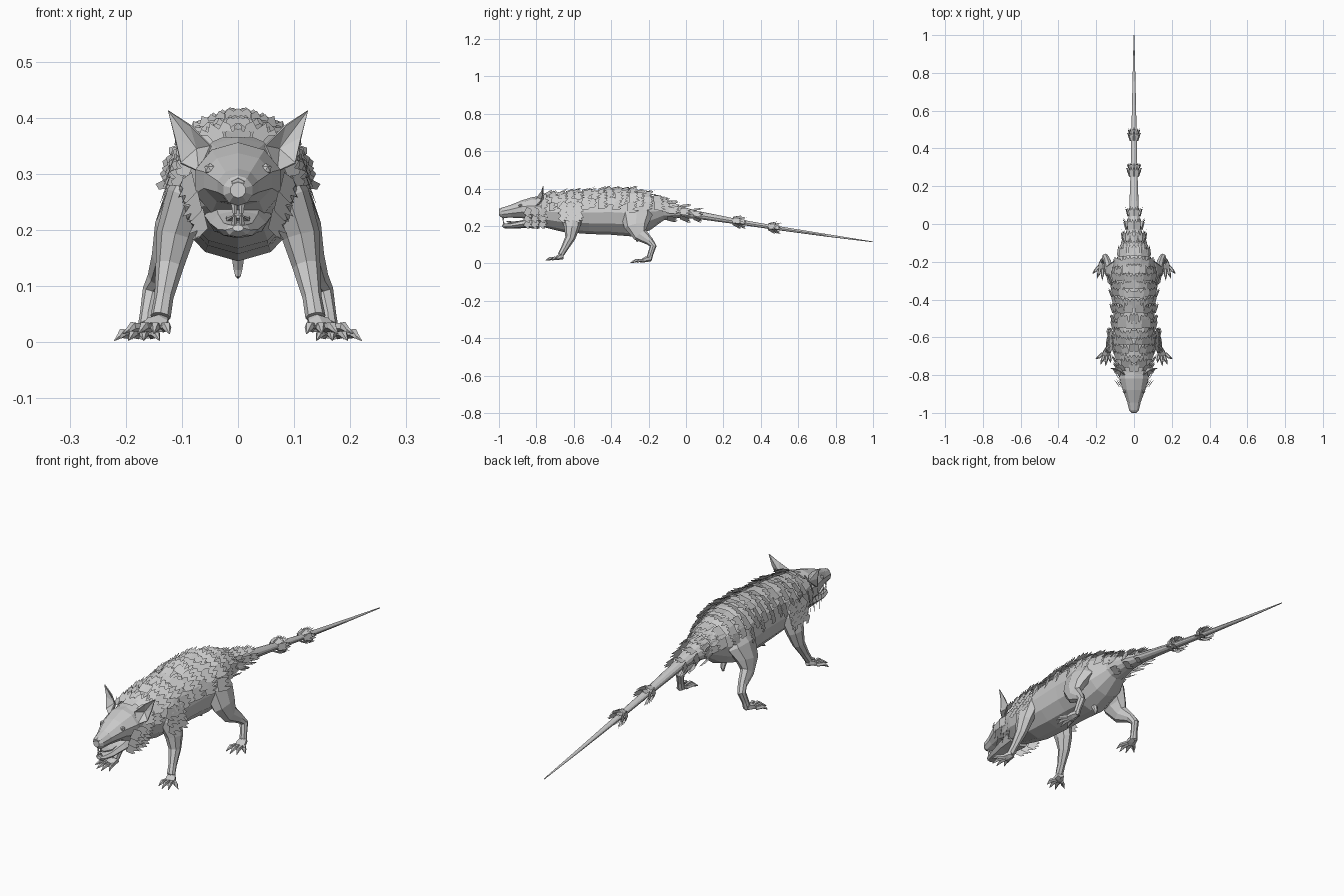
import bpy, bmesh, math, random
from mathutils import Vector

if "Cube" in bpy.data.objects:
    bpy.data.objects.remove(bpy.data.objects["Cube"])

random.seed(4)


def finish(name, bm, mirror=False):
    bmesh.ops.recalc_face_normals(bm, faces=bm.faces)
    me = bpy.data.meshes.new(name)
    bm.to_mesh(me)
    bm.free()
    ob = bpy.data.objects.new(name, me)
    bpy.context.collection.objects.link(ob)
    if mirror:
        ob.modifiers.new("mirror", 'MIRROR')
    return ob


def add_tube(bm, pts, sides):
    """Loft elliptical rings (x, y, z, half width, half depth) along a path."""
    cs = [Vector(p[:3]) for p in pts]
    rings = []
    for i, p in enumerate(pts):
        t = (cs[min(i + 1, len(cs) - 1)] - cs[max(i - 1, 0)]).normalized()
        side = Vector((1, 0, 0))
        side = (side - t * side.dot(t)).normalized()
        up = side.cross(t)
        rings.append([bm.verts.new(cs[i] + side * math.sin(a) * p[3] + up * math.cos(a) * p[4])
                      for a in (math.tau * k / sides for k in range(sides))])
    for r, s in zip(rings, rings[1:]):
        for k in range(sides):
            j = (k + 1) % sides
            bm.faces.new((r[k], r[j], s[j], s[k]))
    bm.faces.new(rings[0])
    bm.faces.new(rings[-1])


def tube(name, pts, sides=8, mirror=False):
    bm = bmesh.new()
    add_tube(bm, pts, sides)
    return finish(name, bm, mirror)


# Body and tail: y, centre z, half width, half height
BODY = [(-.82, .28, .068, .072), (-.74, .277, .092, .088), (-.65, .272, .106, .105),
        (-.52, .272, .108, .115), (-.40, .274, .111, .121), (-.29, .268, .117, .124),
        (-.20, .275, .096, .098), (-.12, .282, .06, .052), (-.04, .275, .04, .033),
        (.06, .259, .026, .021), (.28, .222, .018, .014), (.48, .190, .014, .011),
        (.75, .150, .008, .007), (1.0, .115, .002, .002)]
tube("body_and_tail", [(0, y, z, w, h) for y, z, w, h in BODY], 12)

# Head, jaw, tongue, nose
tube("head", [(0, -.75, .283, .08, .075), (0, -.82, .286, .08, .07), (0, -.875, .289, .064, .048),
              (0, -.94, .277, .038, .033), (0, -.985, .27, .027, .027), (0, -1.0, .271, .014, .014)], 10)
tube("lower_jaw", [(0, -.79, .225, .06, .04), (0, -.86, .212, .05, .023), (0, -.93, .201, .036, .016),
                   (0, -.97, .2, .022, .013), (0, -.982, .203, .01, .006)], 8)
tube("tongue", [(0, -.85, .225, .025, .008), (0, -.92, .218, .024, .006), (0, -.96, .224, .012, .003)], 6)
tube("nose", [(0, -.975, .284, .018, .013), (0, -.998, .282, .012, .01)], 6)
tube("belly_knob", [(0, -.27, .16, .014, .014), (0, -.26, .13, .009, .009), (0, -.262, .116, .005, .005)], 6)

# Eyes and incisors
bm = bmesh.new()
ret = bmesh.ops.create_icosphere(bm, subdivisions=1, radius=.011)
bmesh.ops.translate(bm, verts=ret['verts'], vec=(.05, -.885, .308))
finish("eyes", bm, True)
bm = bmesh.new()
add_tube(bm, [(.007, -.975, .25, .006, .005), (.006, -.978, .228, .003, .002)], 4)
add_tube(bm, [(.007, -.97, .205, .006, .005), (.006, -.978, .225, .003, .002)], 4)
finish("incisors", bm, True)

# Ears: dished fans
bm = bmesh.new()
rim = [bm.verts.new(v) for v in ((.05, -.80, .35), (.085, -.775, .385), (.125, -.765, .413),
                                 (.112, -.77, .365), (.102, -.785, .32), (.07, -.81, .305))]
mid = bm.verts.new((.074, -.765, .345))
for i in range(6):
    bm.faces.new((rim[i], rim[(i + 1) % 6], mid))
ear = finish("ears", bm)
ear.modifiers.new("thickness", 'SOLIDIFY').thickness = .004
ear.modifiers.new("mirror", 'MIRROR')

# Legs
tube("front_legs", [(.07, -.61, .31, .03, .05), (.09, -.61, .26, .038, .062), (.112, -.61, .19, .034, .042),
                    (.122, -.62, .135, .025, .027), (.132, -.65, .08, .017, .019),
                    (.138, -.67, .045, .018, .016)], 8, True)
tube("hind_legs", [(.06, -.26, .32, .03, .06), (.088, -.265, .26, .042, .085), (.116, -.265, .20, .034, .065),
                   (.13, -.245, .153, .024, .04), (.142, -.195, .118, .019, .022),
                   (.152, -.175, .092, .018, .018), (.16, -.19, .05, .015, .015),
                   (.163, -.198, .02, .017, .016)], 8, True)


def foot(name, heel, ball, tips, z):
    bm = bmesh.new()
    (hx, hy), (bx, by) = heel, ball
    add_tube(bm, [(hx, hy, z + .026, .016, .016), ((hx + bx) / 2, (hy + by) / 2, z + .022, .022, .015),
                  (bx, by, z + .014, .024, .01)], 6)
    for i, (tx, ty) in enumerate(tips):
        sx = bx + (i - 1.5) * .011
        add_tube(bm, [(sx, by + .01, z + .014, .008, .009),
                      (sx + (tx - sx) * .55, by + (ty - by) * .55, z + .016, .009, .009),
                      (sx + (tx - sx) * .75, by + (ty - by) * .75, z + .01, .005, .006),
                      (tx, ty, z + .003, .001, .001)], 5)
    finish(name, bm, True)


foot("front_feet", (.137, -.66), (.15, -.695), ((.122, -.735), (.15, -.752), (.178, -.745), (.205, -.715)), .012)
foot("hind_feet", (.163, -.19), (.172, -.235), ((.14, -.285), (.168, -.298), (.195, -.288), (.22, -.262)), 0)


# Fur: jagged flat cards lying on the body
def surf(y, a):
    for p, q in zip(BODY, BODY[1:]):
        if y <= q[0]:
            break
    t = (y - p[0]) / (q[0] - p[0])
    z, w, h = (p[i] + (q[i] - p[i]) * t for i in (1, 2, 3))
    return Vector((w * math.sin(a), y, z + h * math.cos(a)))


def card(bm, p, along, n, w, l, lift=.25):
    n = n.normalized()
    s = along.cross(n).normalized()
    f = (along.normalized() + n * lift).normalized()
    outline = [(-.45, 0), (.45, 0), (.5, .7), (.34, 1), (.2, .65), (.02, 1.1), (-.14, .7), (-.36, .95), (-.5, .6)]
    bm.faces.new([bm.verts.new(p + s * u * w + f * v * l * random.uniform(.85, 1.1)) for u, v in outline])


def body_card(bm, y, a, w, l, lift, off=.006):
    e = .01
    p = surf(y, a)
    along = surf(y + e, a) - p
    n = (surf(y, a + .05) - p).cross(along) * -1
    if n.dot(Vector((math.sin(a), 0, math.cos(a)))) < 0:
        n.negate()
    card(bm, p + n.normalized() * off, along, n, w, l, lift)


bm = bmesh.new()
for i in range(17):
    y = -.77 + i * .042
    for k in range(4):
        a = .05 + k * .36 + (i % 2) * .15 + random.uniform(-.06, .06)
        body_card(bm, y + random.uniform(-.012, .012), a,
                  random.uniform(.045, .062), random.uniform(.045, .06), random.uniform(.15, .4))
finish("back_fur", bm, True)

# Shoulder fur and cheek tufts
bm = bmesh.new()
for i in range(3):
    for k in range(3):
        p = Vector((.118 + .006 * k, -.67 + i * .04, .315 - k * .03))
        card(bm, p, Vector((.05, .8, -.6)), Vector((1, -.1, .4)), .05, .045, .2)
finish("shoulder_fur", bm, True)
bm = bmesh.new()
for i in range(3):
    for k in range(3):
        p = Vector((.078 - .01 * k, -.86 + i * .04, .285 - k * .032))
        card(bm, p, Vector((.25, .8, -.45)), Vector((1, -.3, -.1)), .045, .05, .3)
finish("cheek_tufts", bm, True)

# Tail tufts
bm = bmesh.new()
for y, w, l in ((-.1, .045, .06), (-.03, .04, .06), (.04, .03, .05), (.25, .03, .05), (.28, .025, .045),
                (.44, .03, .05), (.465, .024, .045)):
    for k in range(3):
        body_card(bm, y, .4 + k * 1.0, w, l, .4, .004)
finish("tail_tufts", bm, True)
